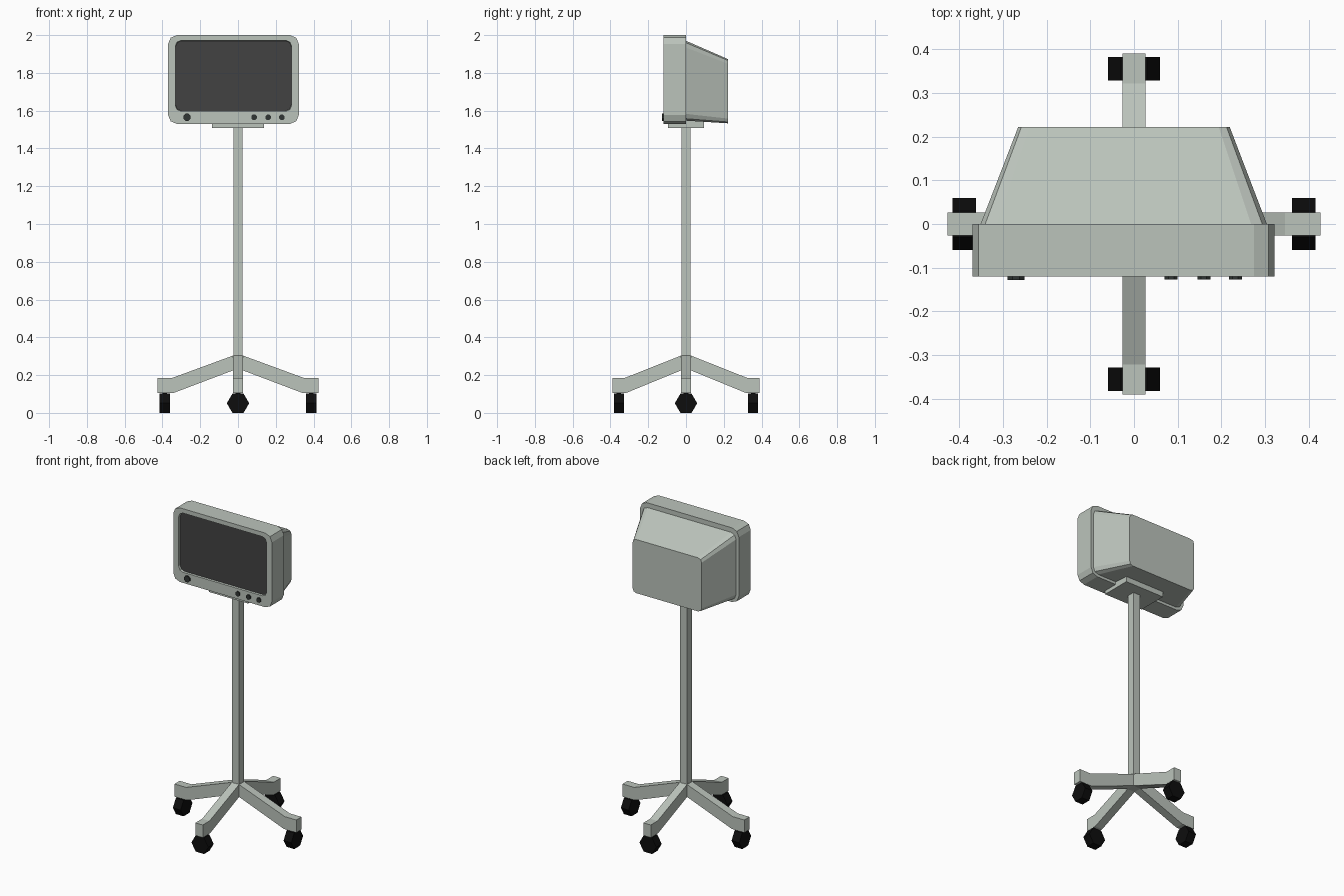
import bpy, bmesh, math
from mathutils import Matrix

if "Cube" in bpy.data.objects:
    bpy.data.objects.remove(bpy.data.objects["Cube"])


def mat(name, r, g, b):
    m = bpy.data.materials.new(name)
    m.diffuse_color = (r, g, b, 1)
    m.use_nodes = True
    m.node_tree.nodes["Principled BSDF"].inputs["Base Color"].default_value = m.diffuse_color
    return m


BODY = mat("grey_green_casing", 0.50, 0.55, 0.50)
SCREEN = mat("dark_screen", 0.054, 0.054, 0.054)
KNOB = mat("knob_charcoal", 0.03, 0.036, 0.033)
RUBBER = mat("black_rubber", 0.004, 0.004, 0.004)


def finish(name, bm, *mats):
    bmesh.ops.recalc_face_normals(bm, faces=bm.faces[:])
    me = bpy.data.meshes.new(name)
    bm.to_mesh(me)
    bm.free()
    for m in mats:
        me.materials.append(m)
    ob = bpy.data.objects.new(name, me)
    bpy.context.collection.objects.link(ob)
    return ob


def rounded(x0, x1, z0, z1, r, y):
    """Rectangle in the xz plane with two-segment rounded corners."""
    pts = []
    for i, (cx, cz) in enumerate([(x1 - r, z1 - r), (x0 + r, z1 - r),
                                  (x0 + r, z0 + r), (x1 - r, z0 + r)]):
        for k in range(3):
            a = math.radians(90 * i + 45 * k)
            pts.append((cx + r * math.cos(a), y, cz + r * math.sin(a)))
    return pts


def loft(name, rings, mats, last_mat=0):
    bm = bmesh.new()
    vs = [[bm.verts.new(p) for p in ring] for ring in rings]
    n = len(vs[0])
    for a, b in zip(vs, vs[1:]):
        for i in range(n):
            bm.faces.new((a[i], a[(i + 1) % n], b[(i + 1) % n], b[i]))
    bm.faces.new(vs[0])
    bm.faces.new(vs[-1]).material_index = last_mat
    return finish(name, bm, *mats)


def box(name, x0, x1, y0, y1, z0, z1, m):
    return loft(name, [[(x0, y0, z), (x1, y0, z), (x1, y1, z), (x0, y1, z)]
                       for z in (z0, z1)], [m])


def disc(name, sides, r, depth, centre, m, angle=0.0, turn=0.0):
    """Prism with its axis along y, then turned about the z axis."""
    rings = []
    for y in (-depth / 2, depth / 2):
        rings.append([(r * math.cos(angle + 2 * math.pi * i / sides), y,
                       r * math.sin(angle + 2 * math.pi * i / sides))
                      for i in range(sides)])
    ob = loft(name, rings, [m])
    ob.data.transform(Matrix.Translation(centre) @ Matrix.Rotation(turn, 4, 'Z'))
    return ob


# Monitor front frame with recessed screen
loft("monitor_frame", [
    rounded(-0.37, 0.322, 1.53, 2.0, 0.047, 0.0),
    rounded(-0.37, 0.322, 1.53, 2.0, 0.047, -0.12),
    rounded(-0.332, 0.284, 1.597, 1.972, 0.03, -0.12),
    rounded(-0.330, 0.282, 1.599, 1.970, 0.03, -0.108),
], [BODY, SCREEN], 1)

# Tapered rear housing
loft("rear_housing", [
    rounded(-0.351, 0.304, 1.547, 1.970, 0.036, -0.005),
    rounded(-0.351, 0.304, 1.547, 1.970, 0.036, 0.0),
    rounded(-0.265, 0.219, 1.533, 1.873, 0.025, 0.222),
], [BODY])

# Large knob and three buttons
disc("large_knob", 8, 0.021, 0.016, (-0.27, -0.12, 1.565), KNOB, math.pi / 8)
for i, x in enumerate((0.085, 0.16, 0.232)):
    disc(f"button_{i + 1}", 8, 0.016, 0.014, (x, -0.12, 1.565), KNOB, math.pi / 8)

# Mounting plate and square pole
box("mounting_plate", -0.137, 0.137, -0.095, 0.095, 1.507, 1.55, BODY)
box("pole", -0.025, 0.025, -0.025, 0.025, 0.23, 1.51, BODY)

# Four bent legs with hexagonal castors
W = 0.026
for i in range(4):
    end, bend, hub = ((0.427, 0.346, 0.388), (0.39, 0.322, 0.355))[i % 2]
    profile = [(0, 0.305), (0.022, 0.305), (bend, 0.186), (end, 0.186),
               (end, 0.106), (bend - 0.006, 0.106), (0.026, 0.225), (0, 0.225)]
    leg = loft(f"leg_{i + 1}", [[(x, y, z) for x, z in profile] for y in (-W, W)], [BODY])
    leg.data.transform(Matrix.Rotation(i * math.pi / 2, 4, 'Z'))
    a = i * math.pi / 2
    disc(f"castor_{i + 1}", 6, 0.059, 0.054,
         (hub * math.cos(a), hub * math.sin(a), 0.0525), RUBBER, 0, a + math.pi / 2)
    # short stem joining castor to leg
    stem = box(f"castor_stem_{i + 1}", hub - 0.012, hub + 0.012, -0.012, 0.012, 0.09, 0.12, RUBBER)
    stem.data.transform(Matrix.Rotation(a, 4, 'Z'))

# Rest the castors exactly on the ground
for ob in bpy.data.objects:
    if ob.name.startswith("castor_") and "stem" not in ob.name:
        low = min(v.co.z for v in ob.data.vertices)
        ob.data.transform(Matrix.Translation((0, 0, -low)))
